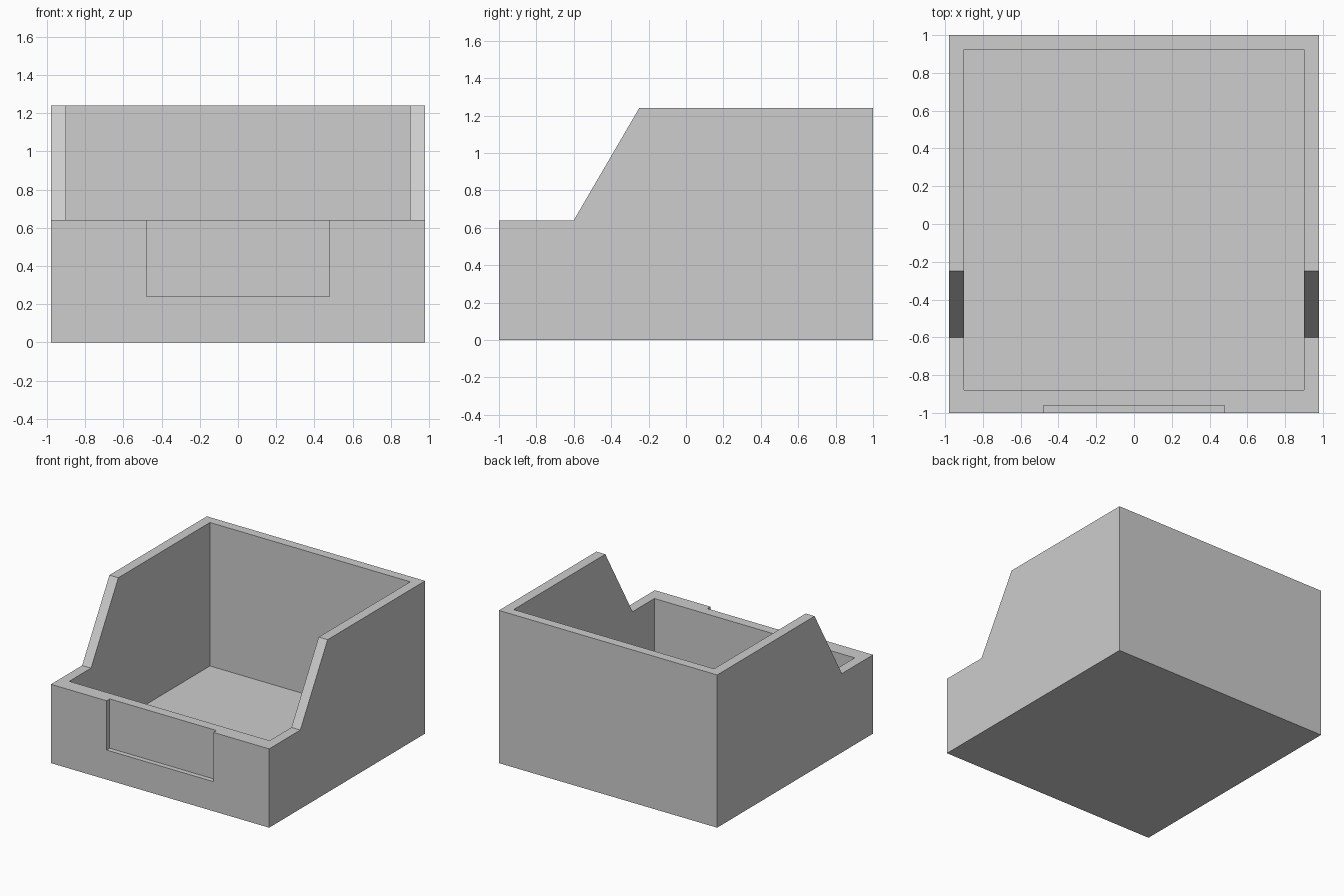
import bpy
import bmesh

default = bpy.data.objects.get("Cube")
if default:
    bpy.data.objects.remove(default, do_unlink=True)

# One plain grey material
grey = bpy.data.materials.new("light_grey")
grey.use_nodes = True
colour = (0.61, 0.61, 0.61, 1)
grey.diffuse_color = colour
grey.node_tree.nodes["Principled BSDF"].inputs["Base Color"].default_value = colour


def side_prism(name, profile, half_width):
    """Extrude a (y, z) outline across x, centred on x = 0."""
    bm = bmesh.new()
    face = bm.faces.new([bm.verts.new((-half_width, y, z)) for y, z in profile])
    grown = bmesh.ops.extrude_face_region(bm, geom=[face])
    moved = [v for v in grown["geom"] if isinstance(v, bmesh.types.BMVert)]
    bmesh.ops.translate(bm, verts=moved, vec=(2 * half_width, 0, 0))
    bmesh.ops.recalc_face_normals(bm, faces=bm.faces)
    mesh = bpy.data.meshes.new(name)
    bm.to_mesh(mesh)
    bm.free()
    mesh.materials.append(grey)
    obj = bpy.data.objects.new(name, mesh)
    bpy.context.collection.objects.link(obj)
    return obj


def box_outline(y0, y1, z0, z1):
    return [(y0, z0), (y1, z0), (y1, z1), (y0, z1)]


def cut(target, cutter):
    """Subtract the cutter, apply the result and discard the cutter."""
    cutter.hide_render = True
    mod = target.modifiers.new(cutter.name, "BOOLEAN")
    mod.operation = "DIFFERENCE"
    mod.solver = "EXACT"
    mod.object = cutter
    bpy.context.view_layer.objects.active = target
    bpy.ops.object.modifier_apply(modifier=mod.name)
    bpy.data.objects.remove(cutter, do_unlink=True)


# Bin body: low front lip, sloped shoulders, tall back
LIP, TOP = 0.64, 1.24
bin_body = side_prism(
    "storage_bin",
    [(-1, 0), (1, 0), (1, TOP), (-0.25, TOP), (-0.6, LIP), (-1, LIP)],
    0.98,
)

# Hollow interior, leaving the floor and walls
cut(bin_body, side_prism("cavity", box_outline(-0.88, 0.925, 0.075, 2), 0.9))

# Shallow label recess in the front wall, open at the top
cut(bin_body, side_prism("label_recess", box_outline(-1.2, -0.96, 0.24, 0.9), 0.48))
